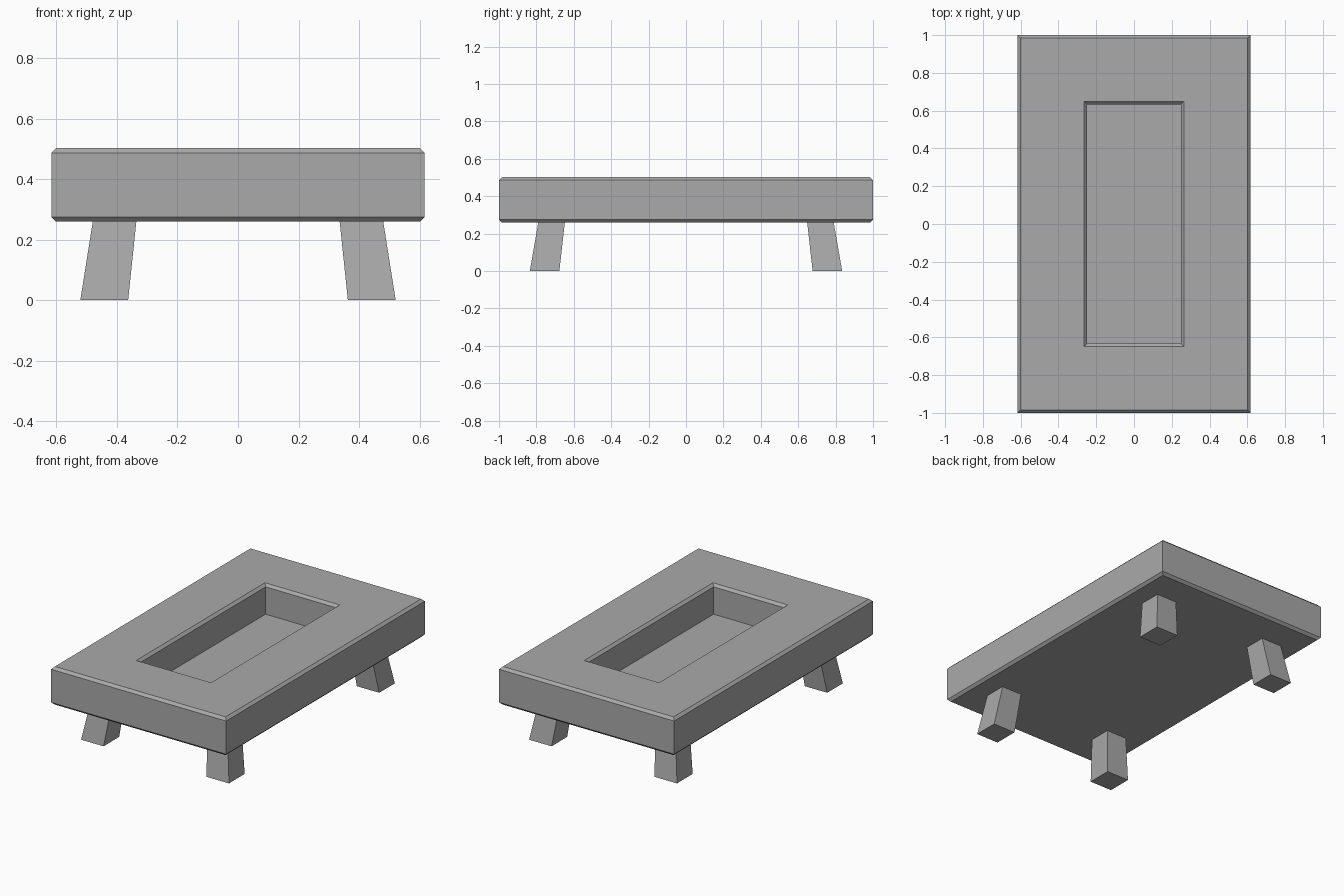
import bpy
import bmesh

cube = bpy.data.objects.get("Cube")
if cube:
    bpy.data.objects.remove(cube, do_unlink=True)

grey = bpy.data.materials.new("plain grey")
grey.use_nodes = True
COLOUR = (0.4, 0.4, 0.4, 1)
grey.diffuse_color = COLOUR
grey.node_tree.nodes["Principled BSDF"].inputs["Base Color"].default_value = COLOUR


def loft(name, rings):
    """Join rectangles (centre x, centre y, half width, half depth, z), capping both ends."""
    bm = bmesh.new()
    loops = []
    for cx, cy, hx, hy, z in rings:
        corners = ((-1, -1), (1, -1), (1, 1), (-1, 1))
        loops.append([bm.verts.new((cx + sx * hx, cy + sy * hy, z)) for sx, sy in corners])
    for low, high in zip(loops, loops[1:]):
        for i in range(4):
            j = (i + 1) % 4
            bm.faces.new((low[i], low[j], high[j], high[i]))
    bm.faces.new(loops[0][::-1])
    bm.faces.new(loops[-1])
    bmesh.ops.recalc_face_normals(bm, faces=bm.faces)
    mesh = bpy.data.meshes.new(name)
    bm.to_mesh(mesh)
    bm.free()
    mesh.materials.append(grey)
    obj = bpy.data.objects.new(name, mesh)
    bpy.context.collection.objects.link(obj)
    return obj


# Thick slab with chamfered rims, continuing inwards into the sunken tray
WIDTH, LENGTH, BASE, TOP, CHAMFER = 0.617, 1.0, 0.259, 0.502, 0.016
TRAY_WIDTH, TRAY_LENGTH, TRAY_FLOOR = 0.248, 0.632, 0.312
loft("table_slab", [
    (0, 0, WIDTH - CHAMFER, LENGTH - CHAMFER, BASE),
    (0, 0, WIDTH, LENGTH, BASE + CHAMFER),
    (0, 0, WIDTH, LENGTH, TOP - CHAMFER),
    (0, 0, WIDTH - CHAMFER, LENGTH - CHAMFER, TOP),
    (0, 0, TRAY_WIDTH + CHAMFER, TRAY_LENGTH + CHAMFER, TOP),
    (0, 0, TRAY_WIDTH, TRAY_LENGTH, TOP - CHAMFER),
    (0, 0, TRAY_WIDTH, TRAY_LENGTH, TRAY_FLOOR),
])

# Four splayed legs, slightly wider at the foot
for end, sy in (("front", -1), ("back", 1)):
    for side, sx in (("right", -1), ("left", 1)):
        loft(f"{end}_{side}_leg", [
            (sx * 0.442, sy * 0.756, 0.079, 0.079, 0),
            (sx * 0.408, sy * 0.719, 0.072, 0.071, BASE),
        ])
